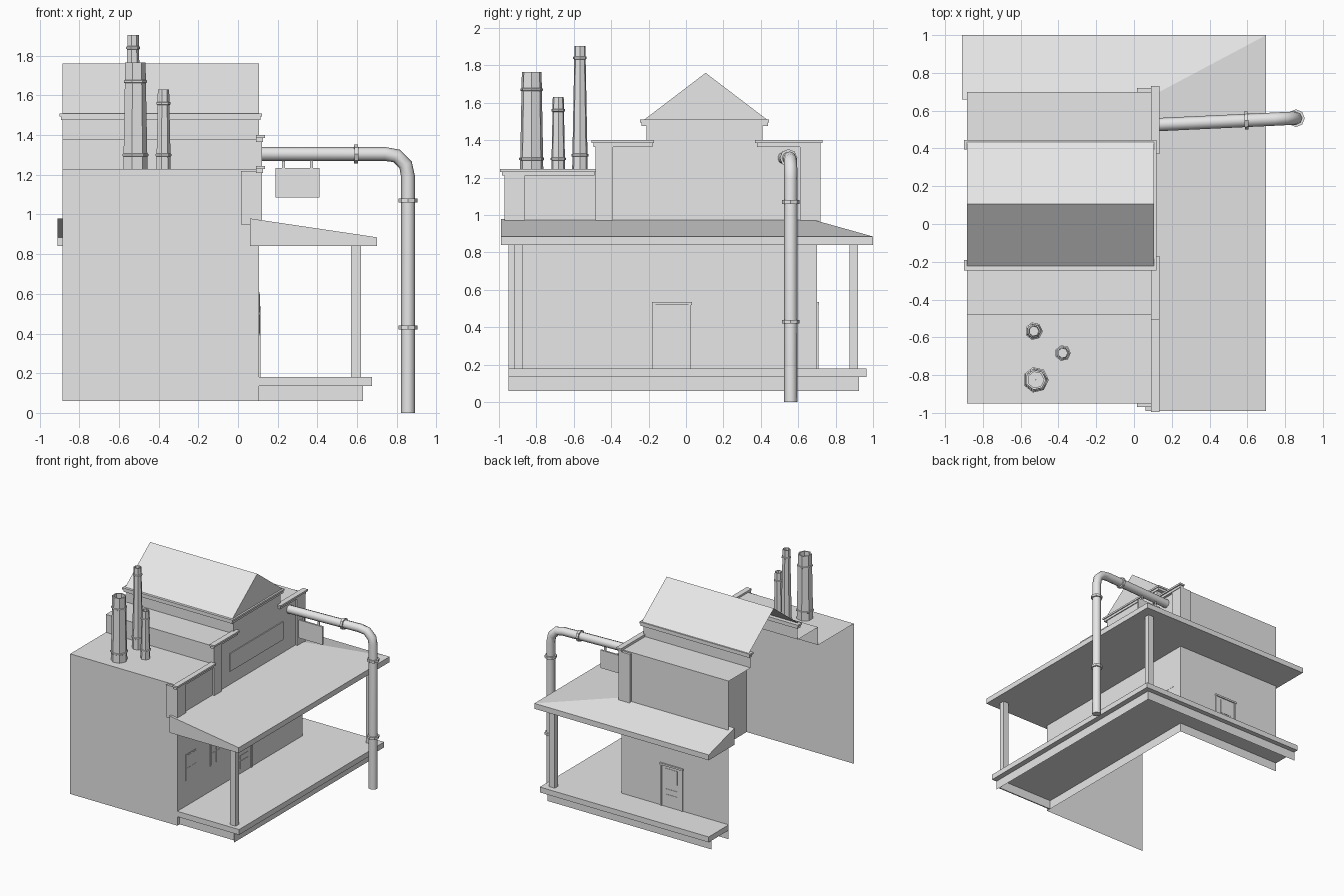
import bpy, bmesh, math
from mathutils import Vector

if "Cube" in bpy.data.objects:
    bpy.data.objects.remove(bpy.data.objects["Cube"], do_unlink=True)

grey = bpy.data.materials.new("plain_grey")
grey.use_nodes = True
grey.diffuse_color = (0.8, 0.8, 0.8, 1)
grey.node_tree.nodes["Principled BSDF"].inputs["Base Color"].default_value = (0.8, 0.8, 0.8, 1)


def finish(name, bm):
    """Turn a bmesh into a grey object."""
    bmesh.ops.recalc_face_normals(bm, faces=bm.faces[:])
    mesh = bpy.data.meshes.new(name)
    bm.to_mesh(mesh)
    bm.free()
    mesh.materials.append(grey)
    ob = bpy.data.objects.new(name, mesh)
    bpy.context.collection.objects.link(ob)
    return ob


def box(name, x, y, z):
    """Box from three (low, high) ranges."""
    bm = bmesh.new()
    bmesh.ops.create_cube(bm, size=1)
    for v in bm.verts:
        v.co = [r[0] if c < 0 else r[1] for c, r in zip(v.co, (x, y, z))]
    return finish(name, bm)


def bridge(bm, a, b, closed=False):
    """Quads between two rows of vertices."""
    n = len(a)
    for i in range(n if closed else n - 1):
        j = (i + 1) % n
        bm.faces.new((a[i], a[j], b[j], b[i]))


def wrap(name, inner, outer, profile, caps=True):
    """Sweep a (distance, height) profile around the L-shaped porch."""
    bm = bmesh.new()
    rows = []
    for p, q in zip(inner, outer):
        rows.append([bm.verts.new((*Vector(p).lerp(Vector(q), d), z)) for d, z in profile])
    for a, b in zip(rows, rows[1:]):
        bridge(bm, a, b)
    if caps:
        bm.faces.new(rows[0])
        bm.faces.new(rows[-1])
    return finish(name, bm)


def lathe(name, centre, axis, rings, sides):
    """Open turned shape from (radius, distance) rings along an axis."""
    bm = bmesh.new()
    turn = Vector(axis).to_track_quat('Z', 'Y') if axis != (0, 0, 1) else None
    rows = []
    for r, h in rings:
        row = []
        for i in range(sides):
            a = math.tau * i / sides
            co = Vector((r * math.cos(a), r * math.sin(a), h))
            if turn:
                co.rotate(turn)
            row.append(bm.verts.new(co + Vector(centre)))
        rows.append(row)
    for a, b in zip(rows, rows[1:]):
        bridge(bm, a, b, True)
    return finish(name, bm)


# Building shell: stepped side outline with gable, open on the far side and below
WEST, EAST, SOUTH, NORTH = -0.885, 0.105, -0.95, 0.70
outline = [(SOUTH, 0.06), (SOUTH, 1.23), (-0.48, 1.23), (-0.48, 1.38), (-0.21, 1.38),
           (-0.21, 1.49), (-0.23, 1.505), (0.105, 1.76), (0.44, 1.505), (0.41, 1.49),
           (0.41, 1.38), (NORTH, 1.38), (NORTH, 0.06)]
bm = bmesh.new()
ends = [[bm.verts.new((x, y, z)) for y, z in outline] for x in (WEST, EAST)]
bridge(bm, *ends)
bm.faces.new(ends[1])
finish("building_shell", bm)


# Two-step cornices along the facade and the eaves
def cornice(name, x, y, z, out_x, out_y):
    for part, grow, low, high in (("lower", 0.5, -0.02, 0), ("upper", 1, 0, 0.015)):
        gx, gy = out_x * grow, out_y * grow
        box(f"{name}_{part}", (x[0] - (gx if x[0] < 0 else 0), x[1] + gx),
            (y[0] - gy, y[1] + gy), (z + low, z + high))


cornice("low_cornice", (0.09, 0.115), (-0.975, -0.50), 1.23, 0.02, 0.02)
cornice("front_cornice", (0.09, 0.115), (-0.485, -0.19), 1.385, 0.02, 0.02)
cornice("back_cornice", (0.09, 0.115), (0.39, 0.71), 1.385, 0.02, 0.02)
cornice("front_eave", (WEST, EAST), (-0.23, -0.205), 1.495, 0.015, 0.015)
cornice("back_eave", (WEST, EAST), (0.41, 0.43), 1.495, 0.015, 0.015)
cornice("gable_eave", (0.09, EAST), (-0.23, 0.43), 1.495, 0.015, 0.015)

# Pilasters and the framed facade panel
box("front_corner_pilaster", (0.015, 0.12), (-0.97, -0.86), (0.95, 1.22))
box("middle_pilaster", (0.09, 0.12), (-0.485, -0.39), (0.95, 1.37))
box("back_corner_pilaster", (0.015, 0.12), (0.61, 0.72), (0.95, 1.37))
box("facade_panel", (0.10, 0.112), (-0.265, 0.44), (1.085, 1.235))

# Porch: sloped roof, floor slab and skirt wrap two sides
wrap("porch_roof", [(0.06, -0.99), (0.06, 0.66), (-0.91, 0.66)],
     [(0.70, -0.99), (0.70, 1.0), (-0.91, 1.0)],
     [(0, 0.98), (1, 0.885), (1, 0.84), (0, 0.84)])
wall = [(EAST, SOUTH), (EAST, NORTH), (WEST, NORTH)]
wrap("porch_floor", wall, [(0.675, SOUTH), (0.675, 0.965), (WEST, 0.965)],
     [(0, 0.18), (1, 0.18), (1, 0.135), (0, 0.135)])
wrap("porch_skirt", wall, [(0.63, SOUTH), (0.63, 0.925), (WEST, 0.925)],
     [(1, 0.135), (1, 0.06)], caps=False)
box("skirt_front", (EAST, 0.63), (-0.92, -0.91), (0.06, 0.135))
for name, y in (("front_post", -0.895), ("back_post", 0.897)):
    box(name, (0.57, 0.62), (y - 0.022, y + 0.022), (0.18, 0.84))


# Doors and windows as layered thin plates
def wall_plate(name, side, u, z, depth):
    if side == "east":
        box(name, (EAST, EAST + depth), u, z)
    else:
        box(name, u, (NORTH, NORTH + depth), z)


def door(name, side, c):
    for s, part in ((-1, "left"), (1, "right")):
        a, b = sorted((c + s * 0.088, c + s * 0.103))
        wall_plate(f"{name}_jamb_{part}", side, (a, b), (0.18, 0.52), 0.009)
    wall_plate(name + "_lintel", side, (c - 0.106, c + 0.106), (0.52, 0.535), 0.012)
    wall_plate(name + "_leaf", side, (c - 0.088, c + 0.088), (0.18, 0.52), 0.003)
    for part, w, low, high in (("pane", 0.053, 0.385, 0.5), ("upper_panel", 0.05, 0.30, 0.33),
                               ("lower_panel", 0.05, 0.22, 0.285)):
        wall_plate(f"{name}_{part}", side, (c - w, c + w), (low, high), 0.006)


door("side_door", "east", -0.075)
door("back_door", "north", -0.36)
for i, c in enumerate((-0.77, -0.45, 0.57)):
    wall_plate(f"window_frame_{i}", "east", (c - 0.07, c + 0.07), (0.39, 0.61), 0.003)
    for u in (-0.033, 0.033):
        for z in (0.4, 0.505):
            wall_plate(f"window_pane_{i}", "east", (c + u - 0.027, c + u + 0.027), (z, z + 0.095), 0.005)


# Chimney stacks: tapered, seven-sided, with raised bands
def stack(name, x, y, base, top, height, bands):
    low = 1.23
    rings = [(base, low)]
    for b in bands:
        r = base + (top - base) * (b - low) / (height - low)
        rings += [(r, b - 0.008), (r + 0.006, b - 0.005), (r + 0.006, b + 0.005), (r, b + 0.008)]
    rings += [(top, height), (top * 0.8, height), (top * 0.8, height - 0.06), (0.001, height - 0.06)]
    lathe(name, (x, y, 0), (0, 0, 1), rings, 7)


stack("wide_stack", -0.52, -0.825, 0.064, 0.054, 1.765, (1.30, 1.67))
stack("tall_stack", -0.53, -0.567, 0.043, 0.030, 1.905, (1.32, 1.84))
stack("short_stack", -0.377, -0.683, 0.038, 0.030, 1.63, (1.30, 1.56))

# Drain pipe with a bend and collars
curve = bpy.data.curves.new("drain_pipe", 'CURVE')
curve.dimensions = '3D'
curve.bevel_depth = 0.035
curve.bevel_resolution = 2
path = [(0.10, 0.525, 1.305), (0.74, 0.555, 1.305), (0.80, 0.558, 1.295),
        (0.845, 0.56, 1.25), (0.857, 0.56, 1.19), (0.857, 0.56, 0)]
line = curve.splines.new('POLY')
line.points.add(len(path) - 1)
for p, co in zip(line.points, path):
    p.co = (*co, 1)
line.use_smooth = True
curve.use_fill_caps = True
curve.materials.append(grey)
bpy.context.collection.objects.link(bpy.data.objects.new("drain_pipe", curve))
collar = [(0.034, -0.01), (0.047, -0.01), (0.047, 0.01), (0.034, 0.01)]
lathe("pipe_collar_level", (0.595, 0.548, 1.305), (1, 0.04, 0), collar, 8)
for z in (1.07, 0.43):
    lathe("pipe_collar_upright", (0.857, 0.56, z), (0, 0, 1), collar, 8)

# Sign board hung from the pipe
box("hanging_sign", (0.19, 0.41), (0.53, 0.545), (1.085, 1.235))
for x in (0.23, 0.37):
    box("sign_strap", (x - 0.008, x + 0.008), (0.534, 0.541), (1.235, 1.285))
